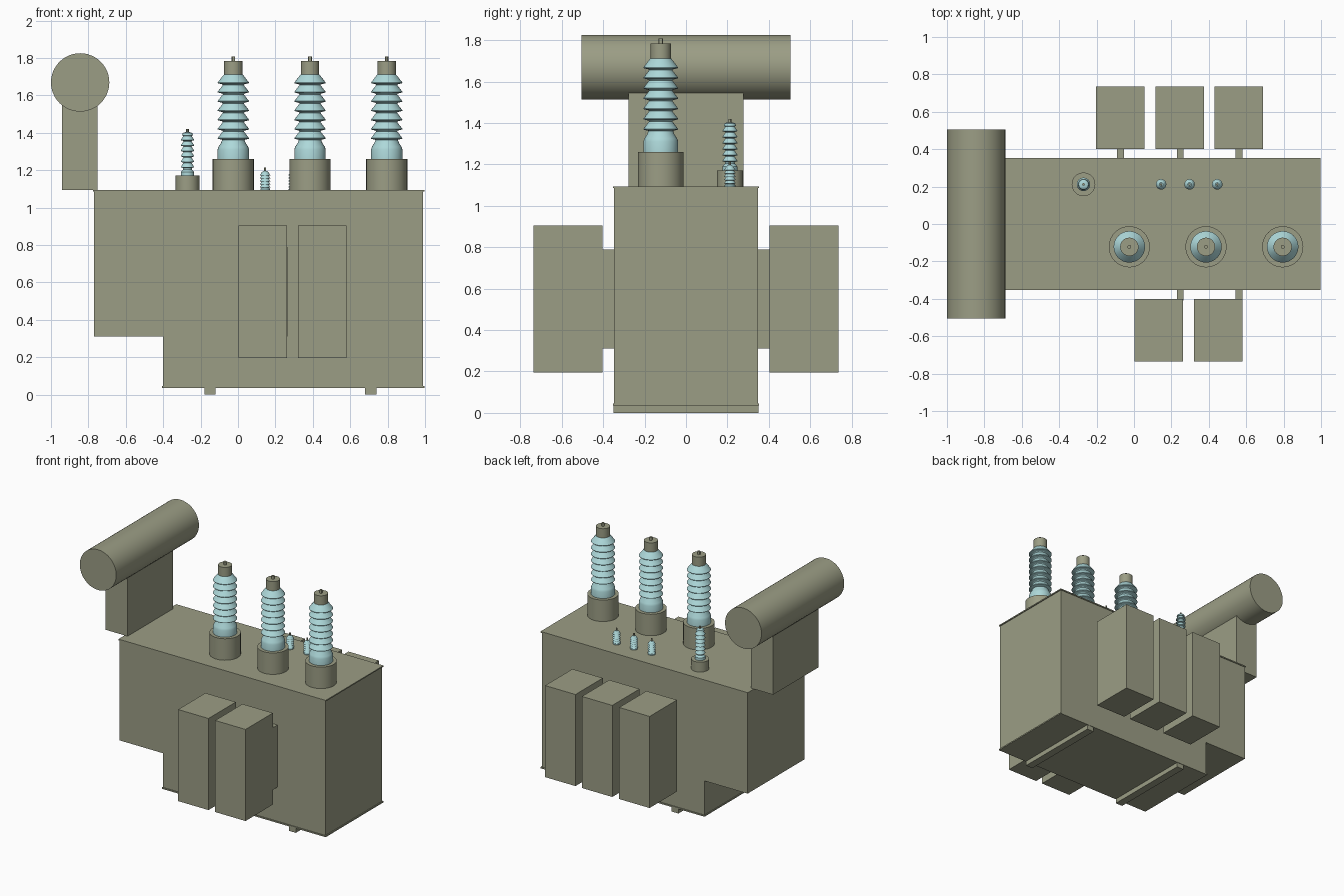
import bpy, bmesh, math

cube = bpy.data.objects.get("Cube")
if cube:
    bpy.data.objects.remove(cube, do_unlink=True)


def material(name, rgb):
    m = bpy.data.materials.new(name)
    m.use_nodes = True
    m.diffuse_color = (*rgb, 1)
    m.node_tree.nodes["Principled BSDF"].inputs["Base Color"].default_value = (*rgb, 1)
    return m


PAINT = material("grey_green_paint", (0.33, 0.34, 0.235))
GLAZE = material("pale_blue_porcelain", (0.42, 0.69, 0.70))


def add_object(name, bm, mat, smooth=False):
    bmesh.ops.recalc_face_normals(bm, faces=bm.faces)
    mesh = bpy.data.meshes.new(name)
    bm.to_mesh(mesh)
    bm.free()
    mesh.materials.append(mat)
    ob = bpy.data.objects.new(name, mesh)
    bpy.context.collection.objects.link(ob)
    if smooth:
        bpy.ops.object.select_all(action='DESELECT')
        ob.select_set(True)
        bpy.context.view_layer.objects.active = ob
        bpy.ops.object.shade_smooth_by_angle(angle=math.radians(30))
    return ob


def box(name, xs, ys, zs):
    bm = bmesh.new()
    bmesh.ops.create_cube(bm, size=1)
    for v in bm.verts:
        v.co = [sum(r) / 2 + c * (r[1] - r[0]) for r, c in zip((xs, ys, zs), v.co)]
    return add_object(name, bm, PAINT)


def lathe(name, profile, place, mat, sides=32):
    """Revolve (radius, height) points about z; both ends are capped."""
    bm = bmesh.new()
    rings = []
    for r, z in profile:
        rings.append([bm.verts.new((r * math.cos(a), r * math.sin(a), z))
                      for a in (math.tau * i / sides for i in range(sides))])
    for low, high in zip(rings, rings[1:]):
        for i in range(sides):
            j = (i + 1) % sides
            bm.faces.new((low[i], low[j], high[j], high[i]))
    bm.faces.new(rings[0])
    bm.faces.new(rings[-1])
    ob = add_object(name, bm, mat, True)
    ob.location = place
    return ob


def sheds(count, z0, pitch, core, rim, top):
    """Stacked conical skirts: core, sharp rim, sloping back to the core."""
    pts = []
    for i in range(count):
        z = z0 + i * pitch
        pts += [(core, z - pitch * 0.12), (rim, z), (rim, z + pitch * 0.06),
                (top, z + pitch * 0.8)]
    return pts


# Tank with a stepped underside
bm = bmesh.new()
outline = [(-0.40, 0.04), (0.99, 0.04), (0.99, 1.09), (-0.77, 1.09),
           (-0.77, 0.31), (-0.40, 0.31)]
face = bm.faces.new([bm.verts.new((x, -0.347, z)) for x, z in outline])
side = bmesh.ops.extrude_face_region(bm, geom=[face])
bmesh.ops.translate(bm, vec=(0, 0.694, 0),
                    verts=[v for v in side["geom"] if isinstance(v, bmesh.types.BMVert)])
add_object("tank", bm, PAINT)

# Lid, base flange and skids
box("tank_lid", (-0.775, 0.997), (-0.353, 0.353), (1.085, 1.094))
box("base_flange", (-0.405, 0.997), (-0.353, 0.353), (0.036, 0.046))
for i, x in enumerate((-0.15, 0.71)):
    box(f"skid_{i + 1}", (x - 0.03, x + 0.03), (-0.35, 0.35), (0, 0.04))

# Conservator drum on its support
box("conservator_support", (-0.94, -0.75), (-0.278, 0.278), (1.094, 1.6))
drum = lathe("conservator_drum", [(0.156, -0.505), (0.156, 0.505)],
             (-0.844, 0, 1.669), PAINT, 48)
drum.rotation_euler.x = math.pi / 2

# Radiators with their header pipes
for label, sign, starts, pipes in (("front", -1, (0.003, 0.32), (0.247, 0.562)),
                                   ("back", 1, (-0.204, 0.115, 0.43), (-0.072, 0.247, 0.562))):
    for i, (x, p) in enumerate(zip(starts, pipes)):
        box(f"{label}_radiator_{i + 1}", (x, x + 0.26),
            sorted((sign * 0.402, sign * 0.736)), (0.196, 0.904))
        box(f"{label}_radiator_header_{i + 1}", (p - 0.018, p + 0.018),
            sorted((sign * 0.34, sign * 0.41)), (0.31, 0.79))

# Large bushings
for i, x in enumerate((-0.025, 0.385, 0.795)):
    at = (x, -0.122, 0)
    lathe(f"large_turret_{i + 1}", [(0.11, 1.09), (0.11, 1.26)], at, PAINT)
    body = [(0.084, 1.255), (0.084, 1.31), (0.079, 1.325), (0.066, 1.345)]
    body += sheds(7, 1.368, 0.0495, 0.06, 0.084, 0.056) + [(0.046, 1.715)]
    lathe(f"large_insulator_{i + 1}", body, at, GLAZE)
    lathe(f"large_cap_{i + 1}", [(0.049, 1.71), (0.049, 1.783)], at, PAINT)
    lathe(f"large_terminal_{i + 1}", [(0.01, 1.78), (0.01, 1.808)], at, PAINT, 12)

# Medium bushing
at = (-0.27, 0.212, 0)
lathe("medium_turret", [(0.063, 1.09), (0.063, 1.17)], at, PAINT)
body = [(0.036, 1.165), (0.036, 1.19), (0.024, 1.203)]
body += sheds(6, 1.215, 0.029, 0.023, 0.036, 0.022)
body += [(0.03, 1.385), (0.026, 1.398), (0.012, 1.403)]
lathe("medium_insulator", body, at, GLAZE, 24)
lathe("medium_terminal", [(0.007, 1.4), (0.007, 1.42)], at, PAINT, 12)

# Small bushings
for i, x in enumerate((0.145, 0.297, 0.445)):
    at = (x, 0.212, 0)
    body = [(0.026, 1.09), (0.026, 1.1)] + sheds(5, 1.108, 0.016, 0.02, 0.028, 0.02)
    body += [(0.019, 1.188), (0.01, 1.196)]
    lathe(f"small_insulator_{i + 1}", body, at, GLAZE, 24)
    lathe(f"small_terminal_{i + 1}", [(0.006, 1.193), (0.006, 1.214)], at, PAINT, 12)
